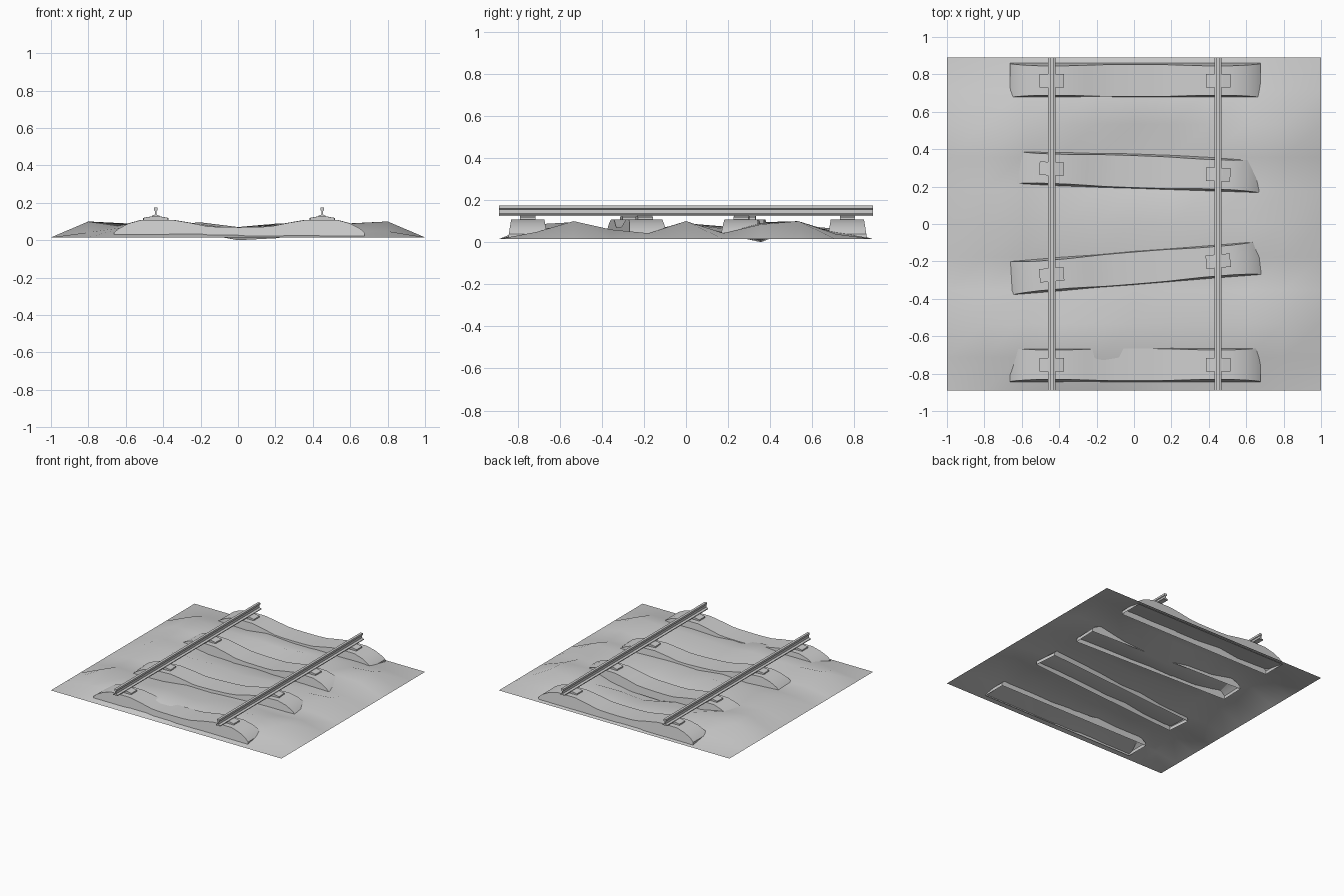
import bpy, bmesh, math, random
from mathutils import Matrix

cube = bpy.data.objects.get("Cube")
if cube:
    bpy.data.objects.remove(cube)

GREY = (0.62, 0.62, 0.62, 1)
grey = bpy.data.materials.new("plain_grey")
grey.use_nodes = True
grey.diffuse_color = GREY
grey.node_tree.nodes["Principled BSDF"].inputs["Base Color"].default_value = GREY


def finish(name, bm, angle):
    mesh = bpy.data.meshes.new(name)
    bm.to_mesh(mesh)
    bm.free()
    mesh.materials.append(grey)
    obj = bpy.data.objects.new(name, mesh)
    bpy.context.collection.objects.link(obj)
    bpy.ops.object.select_all(action='DESELECT')
    obj.select_set(True)
    bpy.context.view_layer.objects.active = obj
    bpy.ops.object.shade_smooth_by_angle(angle=math.radians(angle))


def loft(bm, rings):
    """Skin a row of equal closed rings and cap both ends."""
    rows = [[bm.verts.new(p) for p in ring] for ring in rings]
    n = len(rows[0])
    for a, b in zip(rows, rows[1:]):
        for i in range(n):
            j = (i + 1) % n
            bm.faces.new((a[i], a[j], b[j], b[i]))
    bm.faces.new(rows[0])
    bm.faces.new(rows[-1])
    bmesh.ops.recalc_face_normals(bm, faces=bm.faces)


def mirrored(half):
    """Closed outline from its right half, listed bottom to top."""
    return half + [(-x, z) for x, z in reversed(half)]


# Uneven ground sheet: ridges between the sleepers, flat border
STEPS, HALF_Y, EDGE = 10, 0.89, 0.015
ROWS = [EDGE, 0.045, 0.085, 0.045, 0.045, 0.085, 0.045, 0.04, 0.085, 0.045, EDGE]
BUMPS = {(1, 2): 0.1, (9, 2): 0.1, (2, 1): 0.07, (3, 1): 0.07, (4, 1): 0.085,
         (5, 1): 0.06, (9, 3): 0.06, (4, 2): 0.095, (4, 3): 0.058, (4, 4): 0.058,
         (9, 5): 0.1, (1, 6): 0.075, (2, 6): 0.065, (1, 7): 0.095, (2, 7): 0.08,
         (5, 7): 0.0, (6, 7): 0.01, (8, 7): 0.09, (9, 7): 0.085, (1, 8): 0.1,
         (9, 8): 0.1, (4, 9): 0.064, (5, 5): 0.07, (5, 2): 0.07, (5, 8): 0.07}
random.seed(4)
bm = bmesh.new()
bmesh.ops.create_grid(bm, x_segments=STEPS, y_segments=STEPS, size=1)
for v in bm.verts:
    i, j = round((v.co.x + 1) * STEPS / 2), round((v.co.y + 1) * STEPS / 2)
    if i in (0, STEPS) or j in (0, STEPS):
        z = EDGE
    else:
        z = BUMPS.get((i, j), ROWS[j] + random.uniform(-0.006, 0.006))
    v.co.y *= HALF_Y
    v.co.z = z
finish("ground", bm, 60)

# Hollow sleepers, open below, with raised rail seats that carry two pads each
STATIONS = [(0, 0.069), (0.1, 0.07), (0.17, 0.074), (0.26, 0.092), (0.36, 0.109),
            (0.52, 0.109), (0.59, 0.09), (0.645, 0.062), (0.67, 0.04)]
PROFILE = [(-x, z) for x, z in reversed(STATIONS[1:])] + STATIONS
MID, RAILS = 0.007, (-0.44, 0.45)
PAD = mirrored([(0.065, 0.1), (0.065, 0.119), (0.022, 0.127)])
SLEEPERS = [("front", -0.752, 0), ("front_middle", -0.235, 4.7),
            ("back_middle", 0.28, -2), ("back", 0.767, 0)]


def half_width(z):
    return 0.094 - (z - EDGE) * 0.16


for name, y, turn in SLEEPERS:
    angle = math.radians(turn)
    bm = bmesh.new()
    loft(bm, [[(x, s * half_width(h), h) for s, h in
               ((-1, EDGE), (1, EDGE), (1, z), (-1, z))] for x, z in PROFILE])
    underside = [f for f in bm.faces if f.normal.z < -0.9]
    bmesh.ops.delete(bm, geom=underside, context='FACES')
    bm.transform(Matrix.Translation((MID, y, 0)) @ Matrix.Rotation(angle, 4, 'Z'))
    finish(name + "_sleeper", bm, 40)
    for side, x in zip(("right", "left"), RAILS):
        bm = bmesh.new()
        loft(bm, [[(px, py, pz) for px, pz in PAD] for py in (-0.036, 0.036)])
        at = Matrix.Translation((x, y + (x - MID) * math.tan(angle), 0))
        bm.transform(at @ Matrix.Rotation(angle, 4, 'Z'))
        finish(f"{name}_{side}_rail_pad", bm, 10)

# Two rails: foot, thin web and head
RAIL = mirrored([(0.019, 0.125), (0.019, 0.131), (0.004, 0.137), (0.004, 0.156),
                 (0.01, 0.159), (0.01, 0.174)])
for side, x in zip(("right", "left"), RAILS):
    bm = bmesh.new()
    loft(bm, [[(x + px, y, pz) for px, pz in RAIL] for y in (-HALF_Y, HALF_Y)])
    finish(side + "_rail", bm, 30)
